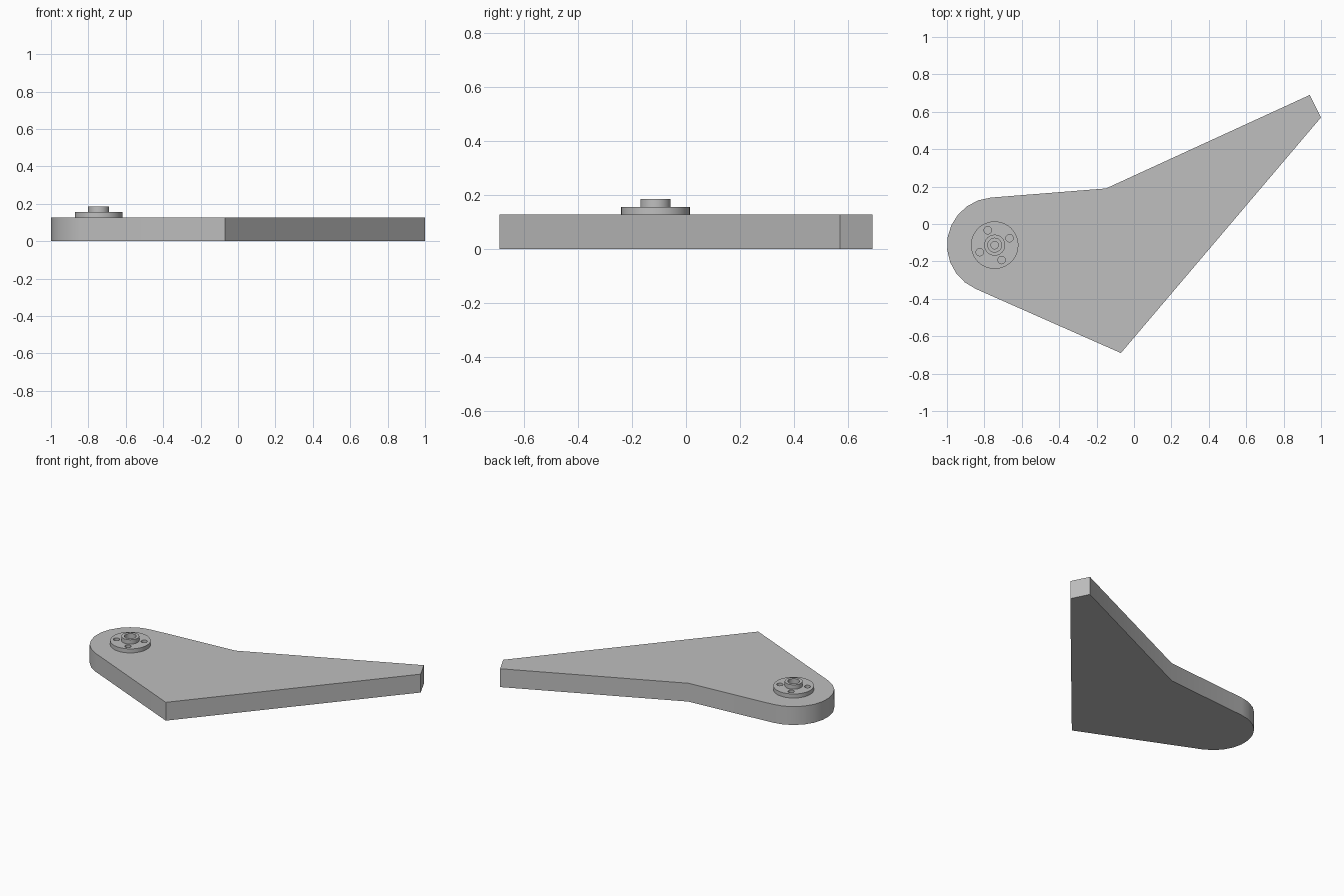
import bpy, bmesh
from math import radians, cos, sin, pi
from mathutils import Vector, Matrix

cube = bpy.data.objects.get("Cube")
if cube:
    bpy.data.objects.remove(cube, do_unlink=True)

PIVOT = Vector((-0.745, -0.113, 0))
PLATE_TOP, FLANGE_TOP, HUB_TOP = 0.127, 0.155, 0.185

grey = bpy.data.materials.new("light grey")
grey.use_nodes = True
grey.diffuse_color = (0.52, 0.52, 0.52, 1)
grey.node_tree.nodes["Principled BSDF"].inputs["Base Color"].default_value = grey.diffuse_color


def finish(name, bm):
    bmesh.ops.recalc_face_normals(bm, faces=bm.faces)
    mesh = bpy.data.meshes.new(name)
    bm.to_mesh(mesh)
    bm.free()
    mesh.materials.append(grey)
    obj = bpy.data.objects.new(name, mesh)
    bpy.context.collection.objects.link(obj)
    return obj


def activate(obj):
    bpy.ops.object.select_all(action='DESELECT')
    obj.select_set(True)
    bpy.context.view_layer.objects.active = obj


def smooth(obj):
    activate(obj)
    bpy.ops.object.shade_smooth_by_angle(angle=radians(30))


# Arm plate: round pivot end, flared body and narrow tip
steps, start, end, radius = 10, radians(94.6), radians(246.5), 0.255
outline = [(PIVOT.x + radius * cos(a), PIVOT.y + radius * sin(a))
           for a in (start + (end - start) * i / steps for i in range(steps + 1))]
outline += [(-0.07, -0.69), (1.0, 0.57), (0.94, 0.69), (-0.15, 0.19)]
bm = bmesh.new()
base = bm.faces.new([bm.verts.new((x, y, 0)) for x, y in outline])
top = bmesh.ops.extrude_face_region(bm, geom=[base])["geom"]
bmesh.ops.translate(bm, vec=(0, 0, PLATE_TOP),
                    verts=[v for v in top if isinstance(v, bmesh.types.BMVert)])
smooth(finish("arm_plate", bm))

# Flanged hub: turned profile with a stepped bore
profile = [(0.02, PLATE_TOP), (0.02, 0.15), (0.037, 0.15), (0.037, HUB_TOP),
           (0.056, HUB_TOP), (0.056, FLANGE_TOP), (0.127, FLANGE_TOP), (0.127, PLATE_TOP)]
bm = bmesh.new()
ring = [bm.verts.new((PIVOT.x + r, PIVOT.y, z)) for r, z in profile]
edges = [bm.edges.new((ring[i - 1], ring[i])) for i in range(len(ring))]
bmesh.ops.spin(bm, geom=edges, cent=PIVOT, axis=(0, 0, 1), angle=2 * pi,
               steps=40, use_merge=True)
bmesh.ops.remove_doubles(bm, verts=bm.verts, dist=0.0001)
hub = finish("flanged_hub", bm)

# Four bolt holes through the flange
bm = bmesh.new()
for i in range(4):
    a = radians(25 + 90 * i)
    spot = PIVOT + Vector((0.088 * cos(a), 0.088 * sin(a), PLATE_TOP))
    bmesh.ops.create_cone(bm, cap_ends=True, segments=20, radius1=0.02, radius2=0.02,
                          depth=0.1, matrix=Matrix.Translation(spot))
cutter = finish("bolt_hole_cutter", bm)
cutter.hide_render = True
cut = hub.modifiers.new("bolt holes", 'BOOLEAN')
cut.operation, cut.solver, cut.object = 'DIFFERENCE', 'EXACT', cutter
activate(hub)
bpy.ops.object.modifier_apply(modifier=cut.name)
bpy.data.objects.remove(cutter, do_unlink=True)
smooth(hub)
